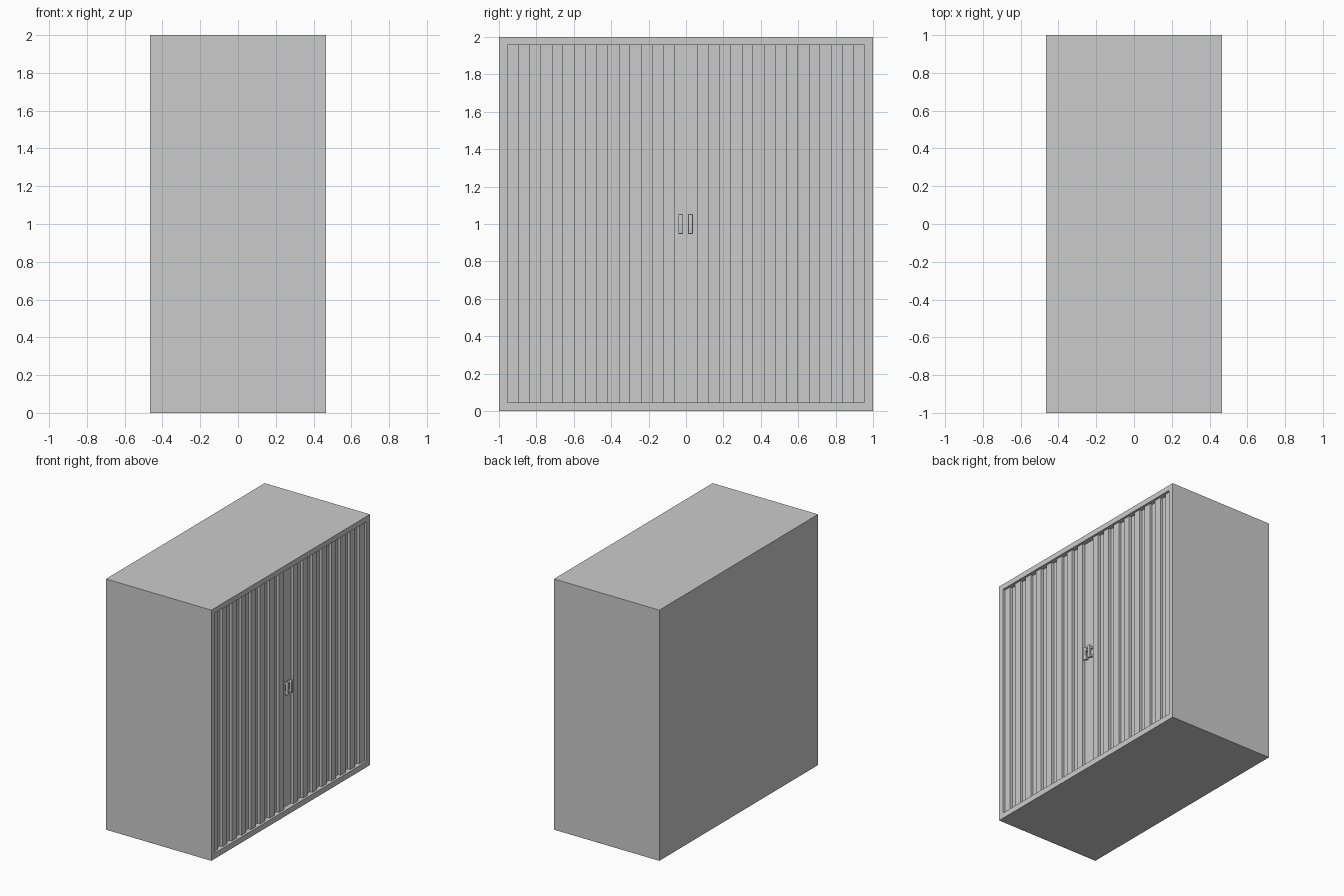
import bpy, bmesh

if "Cube" in bpy.data.objects:
    bpy.data.objects.remove(bpy.data.objects["Cube"])

FRONT = 0.465          # door side faces +x
OPEN_Y, Z0, Z1 = 0.955, 0.045, 1.957
HIGH, LOW, BACK = 0.447, 0.425, 0.405


def finish(name, bm):
    bmesh.ops.recalc_face_normals(bm, faces=bm.faces)
    me = bpy.data.meshes.new(name)
    bm.to_mesh(me)
    bm.free()
    ob = bpy.data.objects.new(name, me)
    bpy.context.collection.objects.link(ob)
    return ob


def add_box(bm, lo, hi):
    verts = bmesh.ops.create_cube(bm, size=1)["verts"]
    for v in verts:
        v.co = [l + (c + 0.5) * (h - l) for c, l, h in zip(v.co, lo, hi)]
    return verts


# Cabinet shell with a shallow framed opening on the door side
bm = bmesh.new()
add_box(bm, (-FRONT, -1, 0), (FRONT, 1, 2))
bm.faces.ensure_lookup_table()
face = max(bm.faces, key=lambda f: f.calc_center_median().x)
bmesh.ops.inset_region(bm, faces=[face], thickness=0.045)
for v in face.verts:
    v.co.y = OPEN_Y if v.co.y > 0 else -OPEN_Y
    v.co.z = Z1 if v.co.z > 1 else Z0
ext = bmesh.ops.extrude_discrete_faces(bm, faces=[face])["faces"][0]
for v in ext.verts:
    v.co.x = BACK
finish("cabinet_shell", bm)


# Folded door: stepped profile extruded upwards, recessed beside the centre
def door(name, side):
    step = OPEN_Y / 16
    pts = [(BACK, OPEN_Y)]
    for i in range(16):
        x = LOW if i % 2 else HIGH
        pts += [(x, OPEN_Y - i * step), (x, OPEN_Y - (i + 1) * step)]
    pts.append((BACK, 0))
    bm = bmesh.new()
    f = bm.faces.new([bm.verts.new((x, side * y, Z0)) for x, y in pts])
    ext = bmesh.ops.extrude_face_region(bm, geom=[f])["geom"]
    for v in ext:
        if isinstance(v, bmesh.types.BMVert):
            v.co.z = Z1
    finish(name, bm)


# Handle: rounded grip on two short posts
def handle(name, y):
    bm = bmesh.new()
    add_box(bm, (0.444, y - 0.013, 0.947), (0.463, y + 0.013, 1.053))
    bmesh.ops.bevel(bm, geom=bm.edges[:], offset=0.006, segments=4,
                    profile=0.5, affect='EDGES')
    for z in (0.965, 1.035):
        add_box(bm, (LOW - 0.005, y - 0.008, z - 0.008),
                (0.448, y + 0.008, z + 0.008))
    ob = finish(name, bm)
    bpy.context.view_layer.objects.active = ob
    ob.select_set(True)
    bpy.ops.object.shade_smooth_by_angle()
    ob.select_set(False)


for label, side, y in (("left", -1, -0.028), ("right", 1, 0.024)):
    door(label + "_door", side)
    handle(label + "_handle", y)
